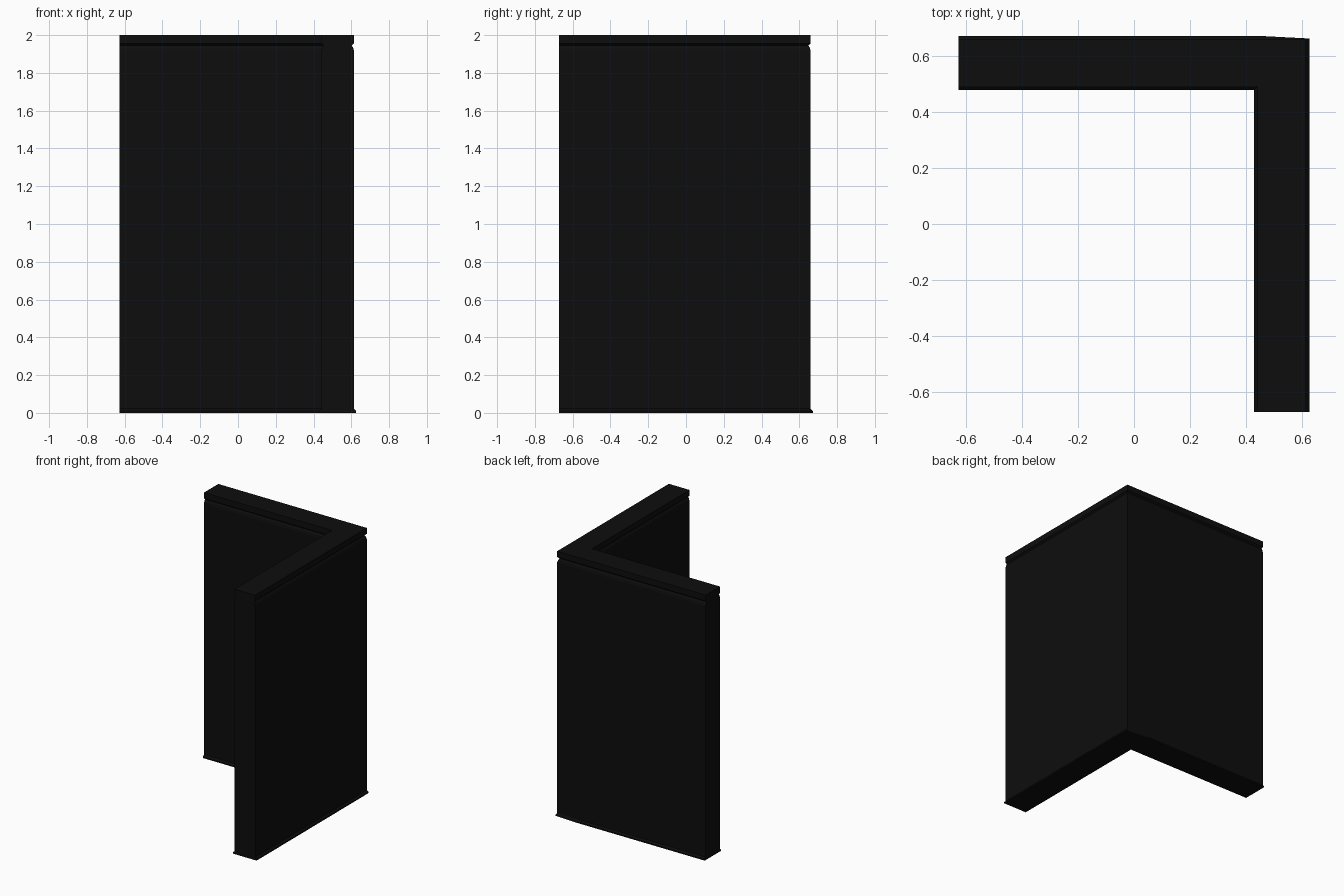
import bpy, bmesh

cube = bpy.data.objects.get("Cube")
if cube:
    bpy.data.objects.remove(cube, do_unlink=True)

# Single near-black finish
black = bpy.data.materials.new("matte black")
black.use_nodes = True
colour = (0.004, 0.004, 0.004, 1)
black.diffuse_color = colour
black.node_tree.nodes["Principled BSDF"].inputs["Base Color"].default_value = colour

LEFT, FRONT = -0.627, -0.672          # flush ends of the two arms
OUT_X, OUT_Y = 0.614, 0.66            # outer wall faces
IN_X, IN_Y = 0.441, 0.49              # inner wall faces


def outline(grow):
    """L-shaped plan; long faces move by grow, arm ends stay flush."""
    pull = max(grow, 0) * 0.8         # flared foot is drawn in at the corner
    return [
        (LEFT, IN_Y - grow), (IN_X - grow, IN_Y - grow),
        (IN_X - grow, FRONT), (OUT_X + grow, FRONT),
        (OUT_X + grow, OUT_Y + grow - pull),
        (IN_X, OUT_Y + grow), (LEFT, OUT_Y + grow),
    ]


def loft(name, levels, bottom=False, top=False):
    """Stack L outlines given as (height, grow) and skin them."""
    bm = bmesh.new()
    rings = [[bm.verts.new((x, y, z)) for x, y in outline(g)] for z, g in levels]
    for low, high in zip(rings, rings[1:]):
        for i in range(len(low)):
            j = (i + 1) % len(low)
            bm.faces.new((low[i], low[j], high[j], high[i]))
    if bottom:
        bm.faces.new(rings[0][::-1])
    if top:
        bm.faces.new(rings[-1])
    mesh = bpy.data.meshes.new(name)
    bm.to_mesh(mesh)
    bm.free()
    mesh.materials.append(black)
    obj = bpy.data.objects.new(name, mesh)
    bpy.context.collection.objects.link(obj)
    return obj


# Flared foot, tall wall with chamfered shoulder, and cap above the groove
loft("base_trim", [(0, 0.012), (0.01, 0.012), (0.022, 0)], bottom=True)
loft("corner_wall", [(0.022, 0), (1.915, 0), (1.932, -0.004), (1.945, -0.012)])
loft("top_cap", [(1.945, -0.012), (1.956, 0), (2, 0)], top=True)
